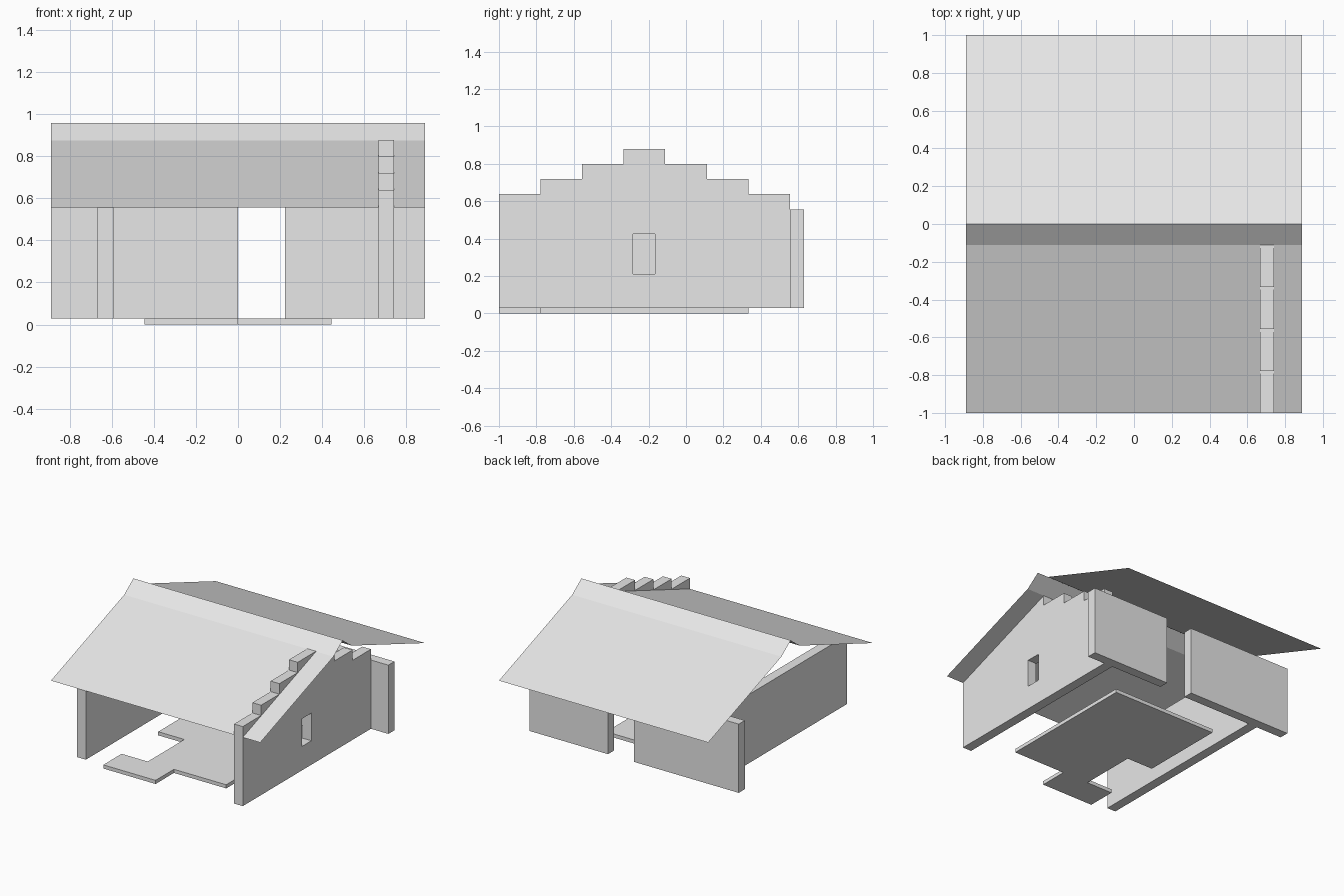
import bpy, bmesh
from mathutils import Vector

if "Cube" in bpy.data.objects:
    bpy.data.objects.remove(bpy.data.objects["Cube"])

U = 1 / 9          # planning grid module
BASE = 0.028       # underside of the walls, top of the floor slab
EAVE = 0.556       # wall and eave height
T = 0.074          # wall thickness

grey = bpy.data.materials.new("light grey")
grey.diffuse_color = (0.8, 0.8, 0.8, 1)
grey.use_nodes = True
grey.node_tree.nodes["Principled BSDF"].inputs["Base Color"].default_value = grey.diffuse_color


def extrude(name, outline, vec):
    """Extrude a flat outline of 3D points along vec into a closed solid."""
    bm = bmesh.new()
    face = bm.faces.new([bm.verts.new(p) for p in outline])
    new = bmesh.ops.extrude_face_region(bm, geom=[face], use_keep_orig=True)["geom"]
    bmesh.ops.translate(bm, verts=[v for v in new if isinstance(v, bmesh.types.BMVert)],
                        vec=Vector(vec))
    bmesh.ops.recalc_face_normals(bm, faces=bm.faces)
    return finish(name, bm)


def finish(name, bm):
    mesh = bpy.data.meshes.new(name)
    bm.to_mesh(mesh)
    bm.free()
    mesh.materials.append(grey)
    ob = bpy.data.objects.new(name, mesh)
    bpy.context.collection.objects.link(ob)
    return ob


def box(name, x0, x1, y0, y1, z0, z1):
    return extrude(name, [(x0, y0, z0), (x1, y0, z0), (x1, y1, z0), (x0, y1, z0)],
                   (0, 0, z1 - z0))


# Floor slab with a front tongue and a side notch
plan = [(-4, -9), (0, -9), (0, -7), (4, -7), (4, 3), (-4, 3),
        (-4, -3), (-2, -3), (-2, -7), (-4, -7)]
extrude("floor_slab", [(x * U, y * U, 0) for x, y in plan], (0, 0, BASE))

# Left side wall and the two back walls either side of the doorway
box("left_wall", -6 * U, -6 * U + T, -9 * U, 5 * U, BASE, EAVE)
box("back_wall_left", -8 * U, 0, 5 * U, 5 * U + T, BASE, EAVE)
box("back_wall_right", 2 * U, 8 * U, 5 * U, 5 * U + T, BASE, EAVE)

# Right side wall: stepped gable, each step two modules long
steps = [0.639, 0.718, 0.799, 0.878, 0.799, 0.718, 0.639]
profile = [(-9 * U, BASE)]
for i, z in enumerate(steps):
    y = (-9 + 2 * i) * U
    profile += [(y, z), (y + 2 * U, z)]
profile.append((5 * U, BASE))
gable = extrude("stepped_gable_wall", [(6 * U, y, z) for y, z in profile], (T, 0, 0))

# Window opening through the gable wall
cutter = box("window_cutter", 0.6, 0.8, -0.283, -0.167, 0.212, 0.424)
cutter.hide_render = True
cutter.display_type = 'WIRE'
cut = gable.modifiers.new("window", 'BOOLEAN')
cut.operation = 'DIFFERENCE'
cut.solver = 'EXACT'
cut.object = cutter

# Thin sheet roof with a steeper ridge cap
section = [(-9 * U, EAVE), (-U, 0.876), (0, 0.959), (U, 0.876), (9 * U, EAVE)]
bm = bmesh.new()
rows = [[bm.verts.new((s * 8 * U, y, z)) for s in (-1, 1)] for y, z in section]
for a, b in zip(rows, rows[1:]):
    bm.faces.new((a[0], a[1], b[1], b[0]))
finish("roof", bm)
